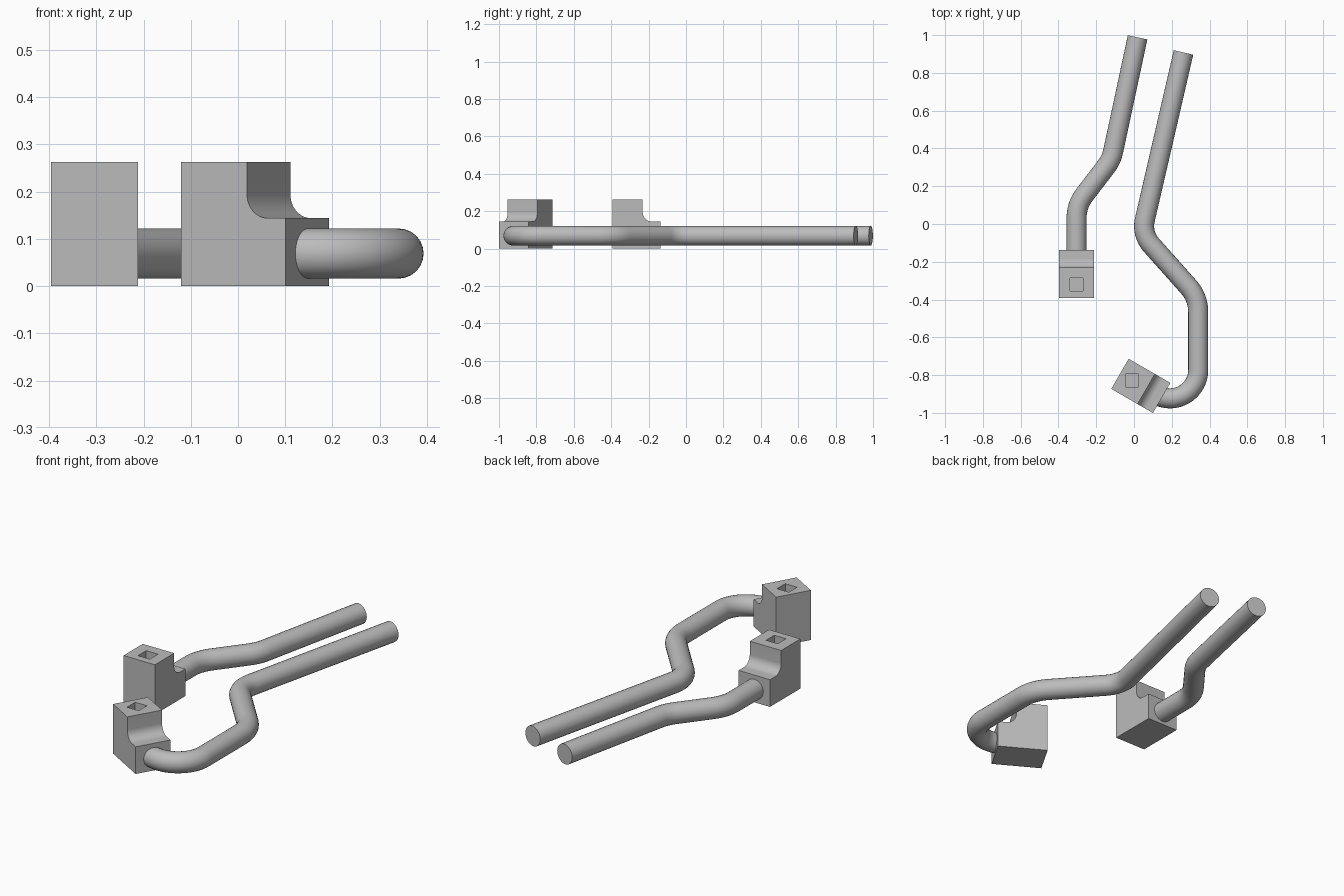
import bpy
import bmesh
import math
from mathutils import Vector, Matrix

cube = bpy.data.objects.get("Cube")
if cube:
    bpy.data.objects.remove(cube, do_unlink=True)

# Single grey material
grey = bpy.data.materials.new("plain_grey")
grey.use_nodes = True
colour = (0.5, 0.5, 0.5, 1)
grey.diffuse_color = colour
grey.node_tree.nodes["Principled BSDF"].inputs["Base Color"].default_value = colour

LENGTH, WIDTH, HEIGHT = 0.255, 0.184, 0.263
UPPER, STEP, FILLET = 0.161, 0.144, 0.05
HOLE, HOLE_DEPTH, HOLE_AT = 0.069, 0.13, 0.073
PIPE_R, PIPE_Z = 0.053, 0.069


def activate(obj):
    bpy.ops.object.select_all(action='DESELECT')
    obj.select_set(True)
    bpy.context.view_layer.objects.active = obj


def finish(obj):
    activate(obj)
    obj.data.materials.clear()
    obj.data.materials.append(grey)
    bpy.ops.object.shade_smooth_by_angle(angle=math.radians(30))


def add_mesh(name, bm):
    bmesh.ops.recalc_face_normals(bm, faces=bm.faces)
    mesh = bpy.data.meshes.new(name)
    bm.to_mesh(mesh)
    bm.free()
    obj = bpy.data.objects.new(name, mesh)
    bpy.context.collection.objects.link(obj)
    return obj


def block(name, centre, angle):
    """Stepped block, long axis turned by angle, with a square socket on top."""
    # Side profile with a concave fillet between the tall part and the step
    s = -LENGTH / 2
    profile = [(s, 0), (-s, 0), (-s, STEP)]
    for i in range(13):
        a = math.radians(270 - 90 * i / 12)
        profile.append((s + UPPER + FILLET * (1 + math.cos(a)),
                        STEP + FILLET * (1 + math.sin(a))))
    profile += [(s + UPPER, HEIGHT), (s, HEIGHT)]
    bm = bmesh.new()
    face = bm.faces.new([bm.verts.new((u, -WIDTH / 2, z)) for u, z in profile])
    ext = bmesh.ops.extrude_face_region(bm, geom=[face])
    moved = [g for g in ext["geom"] if isinstance(g, bmesh.types.BMVert)]
    bmesh.ops.translate(bm, verts=moved, vec=(0, WIDTH, 0))
    place = Matrix.Translation((*centre, 0)) @ Matrix.Rotation(angle, 4, 'Z')
    bm.transform(place)
    obj = add_mesh(name, bm)

    # Socket stays square to the world axes on both blocks
    at = place @ Vector((s + HOLE_AT, 0, HEIGHT))
    bm = bmesh.new()
    bmesh.ops.create_cube(bm, size=1, matrix=Matrix.Translation(at)
                          @ Matrix.Diagonal((HOLE, HOLE, 2 * HOLE_DEPTH, 1)))
    cutter = add_mesh("socket_cutter", bm)
    cutter.hide_render = True
    mod = obj.modifiers.new("socket", 'BOOLEAN')
    mod.object = cutter
    mod.solver = 'EXACT'
    activate(obj)
    bpy.ops.object.modifier_apply(modifier=mod.name)
    bpy.data.objects.remove(cutter, do_unlink=True)
    finish(obj)


def rounded_path(corners, radii):
    """Polyline whose inner corners are replaced by arcs."""
    pts = [Vector(c) for c in corners]
    path = [pts[0]]
    for prev, p, nxt, r in zip(pts, pts[1:], pts[2:], radii):
        d1, d2 = (p - prev).normalized(), (nxt - p).normalized()
        turn = d1.angle_signed(d2)
        sign = 1 if d1.x * d2.y - d1.y * d2.x > 0 else -1
        turn = sign * abs(turn)
        start = p - d1 * r * math.tan(abs(turn) / 2)
        centre = start + sign * r * Vector((-d1.y, d1.x))
        steps = max(8, int(abs(turn) * 14))
        for i in range(steps + 1):
            a = turn * i / steps
            path.append(centre + Matrix.Rotation(a, 2) @ (start - centre))
    path.append(pts[-1])
    return path


def pipe(name, corners, radii):
    path = rounded_path(corners, radii)
    curve = bpy.data.curves.new(name, 'CURVE')
    curve.dimensions = '3D'
    curve.twist_mode = 'Z_UP'
    curve.bevel_depth = PIPE_R
    curve.bevel_resolution = 10
    curve.use_fill_caps = True
    spline = curve.splines.new('POLY')
    spline.points.add(len(path) - 1)
    for point, p in zip(spline.points, path):
        point.co = (p.x, p.y, PIPE_Z, 1)
    obj = bpy.data.objects.new(name, curve)
    bpy.context.collection.objects.link(obj)
    activate(obj)
    bpy.ops.object.convert(target='MESH')
    obj = bpy.context.view_layer.objects.active
    # Weld the end caps and keep their rims crisp
    bm = bmesh.new()
    bm.from_mesh(obj.data)
    bmesh.ops.remove_doubles(bm, verts=bm.verts, dist=0.0001)
    bmesh.ops.recalc_face_normals(bm, faces=bm.faces)
    bm.to_mesh(obj.data)
    bm.free()
    finish(obj)


# Blocks
block("right_block", (-0.304, -0.265), math.radians(90))
block("left_block", (0.036, -0.857), math.radians(-30))

# Bent pipes, each starting inside its block
pipe("right_pipe",
     [(-0.304, -0.2), (-0.304, 0.1), (-0.12, 0.34), (0.019, 0.988)],
     [0.2, 0.2])
pipe("left_pipe",
     [(0.06, -0.871), (0.34, -1.033), (0.34, -0.39), (0.04, -0.053), (0.262, 0.908)],
     [0.15, 0.2, 0.15])
